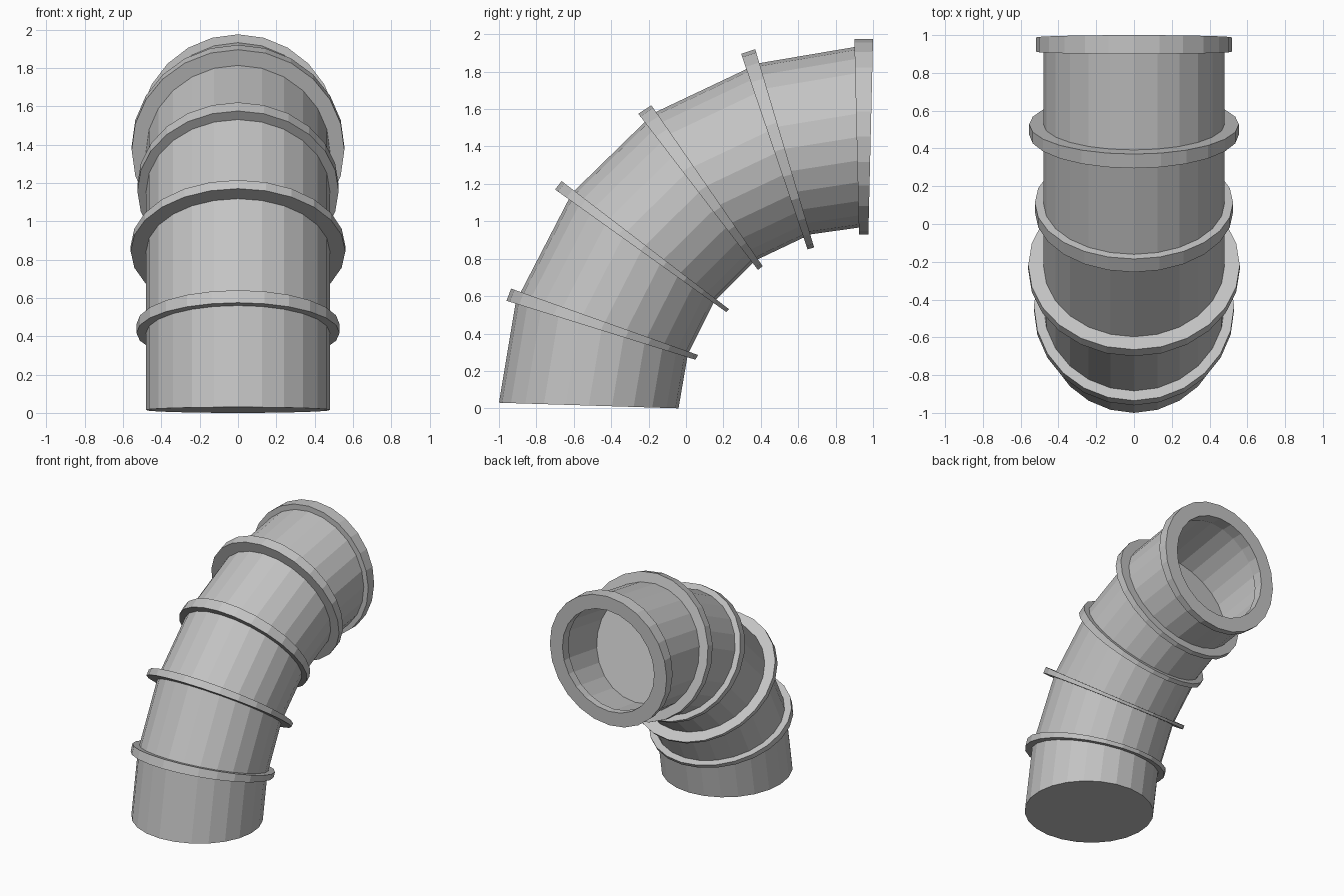
import bpy, bmesh, math

if "Cube" in bpy.data.objects:
    bpy.data.objects.remove(bpy.data.objects["Cube"])

SIDES = 24

grey = bpy.data.materials.new("plain_grey")
grey.diffuse_color = (0.55, 0.55, 0.55, 1)
grey.use_nodes = True
grey.node_tree.nodes["Principled BSDF"].inputs["Base Color"].default_value = grey.diffuse_color


def section(outer, inner, half_width, scale=1.0):
    """Elliptical loop spanning two (y, z) points of the side profile."""
    cy, cz = (outer[0] + inner[0]) / 2, (outer[1] + inner[1]) / 2
    dy, dz = (outer[0] - inner[0]) / 2, (outer[1] - inner[1]) / 2
    pts = []
    for i in range(SIDES):
        a = 2 * math.pi * i / SIDES
        c, s = math.cos(a) * scale, math.sin(a) * scale
        pts.append((half_width * s, cy + dy * c, cz + dz * c))
    return pts


def loft(name, loops, cyclic):
    """Skin a list of loops; either closed on itself or capped at both ends."""
    bm = bmesh.new()
    rows = [[bm.verts.new(p) for p in loop] for loop in loops]
    pairs = list(zip(rows, rows[1:]))
    if cyclic:
        pairs.append((rows[-1], rows[0]))
    else:
        bm.faces.new(rows[0])
        bm.faces.new(rows[-1])
    for a, b in pairs:
        for i in range(SIDES):
            j = (i + 1) % SIDES
            bm.faces.new((a[i], a[j], b[j], b[i]))
    bmesh.ops.recalc_face_normals(bm, faces=bm.faces)
    mesh = bpy.data.meshes.new(name)
    bm.to_mesh(mesh)
    bm.free()
    mesh.materials.append(grey)
    obj = bpy.data.objects.new(name, mesh)
    bpy.context.collection.objects.link(obj)
    return obj


# Bent pipe: closed foot, blind bore at the upper end
R = 0.48
joints = [((-1.0, 0.03), (-0.04, 0.0)),
          ((-0.91, 0.57), (0.01, 0.29)),
          ((-0.61, 1.15), (0.15, 0.57)),
          ((-0.17, 1.58), (0.37, 0.79)),
          ((0.39, 1.845), (0.665, 0.93)),
          ((0.95, 1.94), (0.95, 0.97))]
loops = [section(o, i, R) for o, i in joints]
loops += [section(*joints[-1], R, 0.87), section(*joints[-2], R, 0.87)]
loft("bent_pipe", loops, False)


# Wedge-shaped collars: lower outer/inner, upper outer/inner, half width, hole
collars = [
    ("collar_1", (-0.96, 0.575), (0.05, 0.26), (-0.935, 0.64), (0.065, 0.285), 0.53, 0.82),
    ("collar_2", (-0.70, 1.17), (0.215, 0.515), (-0.665, 1.215), (0.23, 0.53), 0.56, 0.80),
    ("collar_3", (-0.255, 1.575), (0.385, 0.74), (-0.185, 1.62), (0.41, 0.76), 0.525, 0.82),
    ("collar_4", (0.295, 1.895), (0.65, 0.85), (0.37, 1.92), (0.685, 0.86), 0.555, 0.80),
    ("end_flange", (0.90, 1.975), (0.925, 0.93), (1.0, 1.975), (0.975, 0.93), 0.52, 0.785),
]
for name, lo, li, uo, ui, w, hole in collars:
    loft(name, [section(lo, li, w), section(uo, ui, w),
                section(uo, ui, w, hole), section(lo, li, w, hole)], True)
